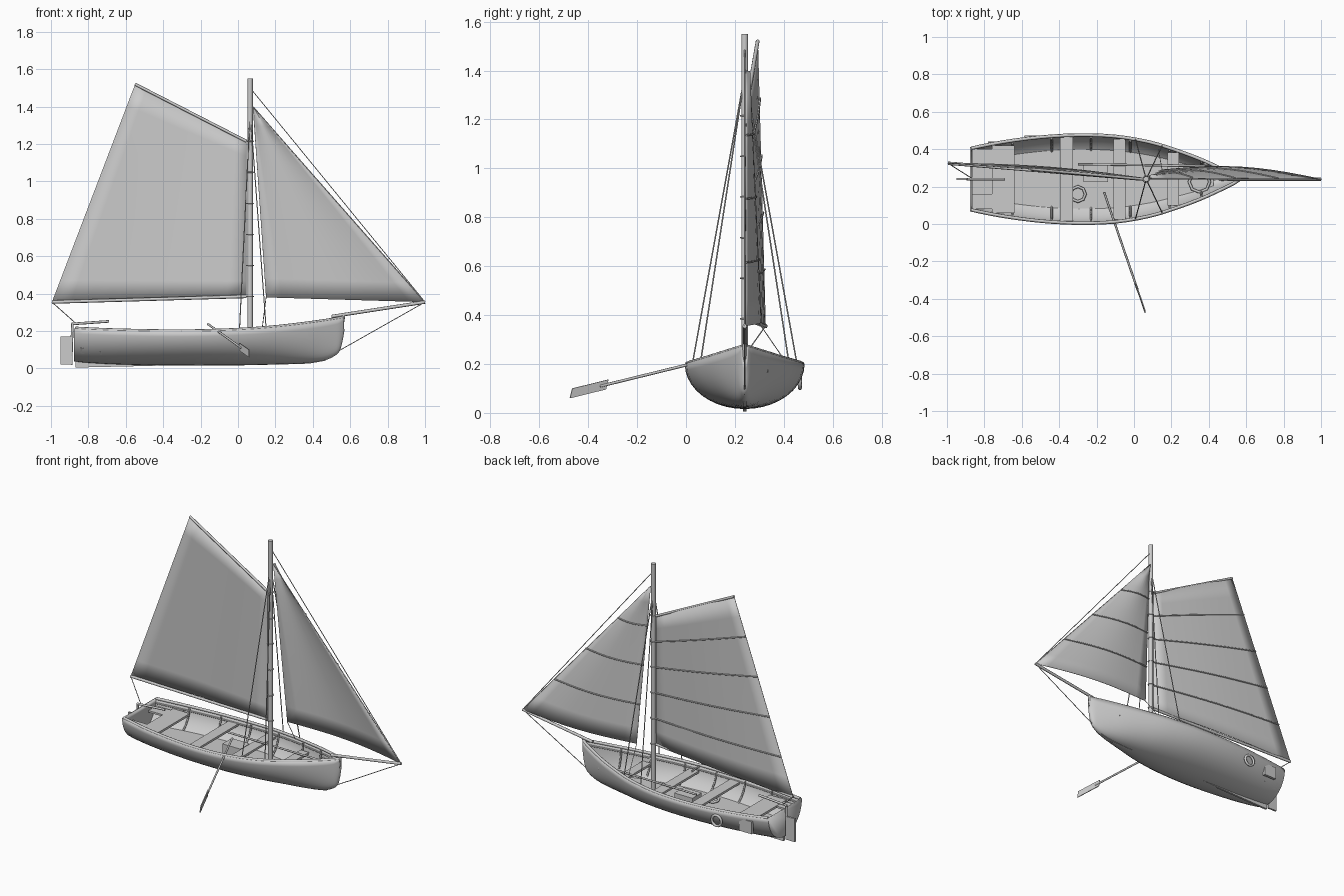
import bpy, bmesh, math
from mathutils import Vector as V

if "Cube" in bpy.data.objects:
    bpy.data.objects.remove(bpy.data.objects["Cube"])

CY = 0.24  # centreline of the boat
grey = bpy.data.materials.new("plain grey")
grey.use_nodes = True
grey.diffuse_color = (0.6, 0.6, 0.6, 1)
grey.node_tree.nodes["Principled BSDF"].inputs["Base Color"].default_value = (0.6, 0.6, 0.6, 1)


def link(name, data):
    ob = bpy.data.objects.new(name, data)
    bpy.context.collection.objects.link(ob)
    data.materials.append(grey)
    return ob


def mesh(name, verts, faces, thick=0, offset=0, smooth=False):
    me = bpy.data.meshes.new(name)
    me.from_pydata(verts, [], faces)
    ob = link(name, me)
    if smooth:
        bpy.ops.object.select_all(action='DESELECT')
        bpy.context.view_layer.objects.active = ob
        ob.select_set(True)
        bpy.ops.object.shade_smooth_by_angle(angle=math.radians(40))
    if thick:
        m = ob.modifiers.new("thickness", 'SOLIDIFY')
        m.thickness, m.offset = thick, offset
    return ob


def tube(name, pts, r, closed=False, res=2):
    cu = bpy.data.curves.new(name, 'CURVE')
    cu.dimensions = '3D'
    sp = cu.splines.new('POLY')
    sp.points.add(len(pts) - 1)
    for p, q in zip(sp.points, pts):
        p.co = (*q, 1)
    sp.use_cyclic_u = closed
    cu.bevel_depth, cu.bevel_resolution, cu.use_fill_caps = r, res, True
    return link(name, cu)


def box(name, lo, hi):
    bm = bmesh.new()
    bmesh.ops.create_cube(bm, size=1)
    lo, hi = V(lo), V(hi)
    for v in bm.verts:
        v.co = (lo + hi) / 2 + v.co * (hi - lo)
    me = bpy.data.meshes.new(name)
    bm.to_mesh(me)
    bm.free()
    return link(name, me)


def ring(name, c, r, thick, axis, n=16):
    pts = []
    for i in range(n):
        a = math.tau * i / n
        p = [r * math.cos(a), r * math.sin(a)]
        p.insert(axis, 0)
        pts.append(V(c) + V(p))
    return tube(name, pts, thick, True)


# hull stations: x, half width, sheer height, keel height
KEYS = [V(k) for k in (
    (-.87, .165, .215, .045), (-.7, .198, .207, .034), (-.5, .224, .202, .028),
    (-.3, .235, .200, .026), (-.1, .228, .204, .026), (.08, .198, .213, .028),
    (.22, .156, .225, .032), (.35, .108, .24, .037), (.45, .063, .254, .05),
    (.51, .034, .263, .075), (.54, .018, .268, .11), (.56, .004, .272, .21))]
STATIONS = []
for i in range(len(KEYS) - 1):
    p, q = KEYS[i], KEYS[i + 1]
    mp = (q - KEYS[max(i - 1, 0)]) / 2
    mq = (KEYS[min(i + 2, len(KEYS) - 1)] - p) / 2
    for j in range(3):
        t = j / 3
        STATIONS.append(p * (2*t**3 - 3*t*t + 1) + mp * (t**3 - 2*t*t + t)
                        + q * (3*t*t - 2*t**3) + mq * (t**3 - t*t))
STATIONS.append(KEYS[-1])


def station(x):
    for a, b in zip(STATIONS, STATIONS[1:]):
        if x <= b[0]:
            return a.lerp(b, (x - a[0]) / (b[0] - a[0]))
    return STATIONS[-1]


def skin(x, z, side):
    """Point on the hull at a given height."""
    _, w, top, low = station(x)
    k = min(max((top - z) / (top - low), 0), 1)
    return V((x, CY + side * w * math.sqrt(1 - k * k), z))


# hull shell with its flat transom
N = 20
verts, faces = [], []
for x, w, top, low in STATIONS:
    for j in range(N + 1):
        a = math.pi * j / N
        verts.append((x, CY - w * math.cos(a), top - (top - low) * math.sin(a)))
for i in range(len(STATIONS) - 1):
    for j in range(N):
        a = i * (N + 1) + j
        faces.append((a, a + N + 1, a + N + 2, a + 1))
faces.append(tuple(range(N + 1)))
mesh("hull", verts, faces, 0.01, -1, True)

# rails along both sides
xs = [s[0] for s in STATIONS]
for side, label in ((-1, "right"), (1, "left")):
    tube(label + "_gunwale", [V((s[0], CY + side * s[1], s[2])) for s in STATIONS], 0.009)
    tube(label + "_rubbing_strake", [skin(x, station(x)[2] - .03, side) for x in xs], 0.005)
    # ribs inside
    for x in (-.65, -.44, -.23, -.02, .19, .36):
        pts = [skin(x, station(x)[2] - d, side) for d in (.01, .04, .07, .1, .125)]
        tube(label + "_rib", [p - V((0, side * .012, 0)) for p in pts], 0.006, res=0)
    # wedge near the stern
    pts = [skin(x, z, side) + V((0, side * .006, 0))
           for x, z in ((-.84, .115), (-.84, .085), (-.73, .08), (-.73, .092))]
    mesh(label + "_wedge", pts, [(0, 1, 2, 3)], 0.012)

# floor
fx = [x for x in xs if x < .44]
verts = []
for x in fx:
    y = skin(x, .075, 1)[1] - CY - .005
    verts += [(x + .005, CY - y, .075), (x + .005, CY + y, .075)]
mesh("floor", verts, [(2*i, 2*i + 2, 2*i + 3, 2*i + 1) for i in range(len(fx) - 1)], 0.006)

# cross seats
for x0, x1 in ((-.76, -.64), (-.395, -.325), (-.11, -.045), (.18, .24)):
    w = min(skin(x, .165, 1)[1] - CY for x in (x0, x1))
    box("seat", (x0, CY - w, .158), (x1, CY + w, .172))
for s in (-1, 1):
    box("stern_bench", (-.865, CY + s*.12 - .04, .158), (-.74, CY + s*.12 + .04, .17))
box("chest", (-.27, .225, .08), (-.14, .32, .15))
ring("rope_coil", (-.3, .16, .09), .04, .008, 2, 8)
ring("bow_coil", (.35, .225, .09), .055, .008, 2, 8)

# keel, stem, rudder and tiller
prof = [(-.87, .005), (-.2, .02), (.25, .022), (.38, .026), (.47, .042), (.47, .06),
        (.35, .05), (-.3, .04), (-.87, .06)]
mesh("keel", [(x, CY, z) for x, z in prof], [tuple(range(len(prof)))], 0.014)
tube("stem", [(.45, CY, .05), (.51, CY, .075), (.54, CY, .11), (.548, CY, .18), (.565, CY, .285)], .009)
box("rudder_blade", (-.95, CY - .006, .02), (-.885, CY + .006, .17))
tube("rudder_stock", [(-.893, CY, .02), (-.885, CY, .24)], .007)
tube("tiller", [(-.89, CY, .238), (-.69, CY, .252)], .007)

# spars
MX = .065
tube("mast", [(MX, CY, .04), (MX, CY, 1.55)], .0145, res=3)
PEAK, THROAT = V((-.55, .293, 1.52)), V((.045, CY, 1.215))
CLEW, TACK = V((-.995, .325, .355)), V((.045, CY, .385))
tube("gaff", [THROAT, PEAK], .008)
tube("boom", [TACK, CLEW], .009)
TIP = V((1, CY, .355))
tube("bowsprit", [(.5, CY, .278), TIP], .009)


def sail(name, a, b, c, d, belly, rows):
    """Bellied cloth between foot a-b and head d-c, with battens on its far side."""
    def at(u, v):
        p = a.lerp(b, u).lerp(d.lerp(c, u), v)
        p.y += belly * math.sin(math.pi * u) * (1 - v * .6)
        return p
    n, m = 10, 10
    pts = [at(i / n, j / m) for j in range(m + 1) for i in range(n + 1)]
    quads = [(k, k + 1, k + n + 2, k + n + 1)
             for j in range(m) for k in range(j * (n + 1), j * (n + 1) + n)]
    mesh(name, pts, quads, 0.003, 0, True)
    for r in range(1, rows):
        tube(name + "_batten", [at(i / n, r / rows) + V((0, .004, 0)) for i in range(n + 1)], .004, res=1)


sail("mainsail", CLEW, TACK, THROAT, PEAK, .02, 5)
HEAD = V((.08, CY + .005, 1.4))
sail("jib", V((.15, .29, .38)), TIP, HEAD + V((.006, 0, -.004)), HEAD, .04, 4)
for k in range(6):
    ring("mast_hoop", (MX, CY, .385 + k * .166), .017, .003, 2, 12)

# rigging
tube("forestay", [(MX, CY, 1.5), TIP], .0025, res=1)
tube("jib_stay", [HEAD, TIP], .0025, res=1)
tube("bobstay", [(.54, CY, .095), TIP], .0025, res=1)
tube("mainsheet", [CLEW, (-.86, CY, .235)], .0025, res=1)
tube("jib_sheet", [(.15, .29, .38), (.13, .4, .22)], .002, res=1)
for side in (-1, 1):
    for x in (.008, .15):
        _, w, top, _ = station(x)
        tube("shroud", [(MX, CY, 1.38), (x, CY + side * w, top)], .003, res=1)

# oars
HANDLE, END = V((-.16, .17, .237)), V((.06, -.47, .08))
neck = HANDLE.lerp(END, .77)
tube("oar_shaft", [HANDLE, neck.lerp(END, .2)], .006)
up = V((0, .005, .02))
mesh("oar_blade", [neck - up, END - up, END + up, neck + up], [(0, 1, 2, 3)], 0.006)
tube("stowed_oar", [(-.3, .32, .182), (.38, .31, .182)], .006)

# fittings on the left side
ring("life_ring", (-.545, .466, .135), .034, .008, 1)
box("side_plate", (-.78, .425, .1), (-.69, .442, .18))
box("bow_cleat", (.375, .315, .165), (.395, .335, .195))
